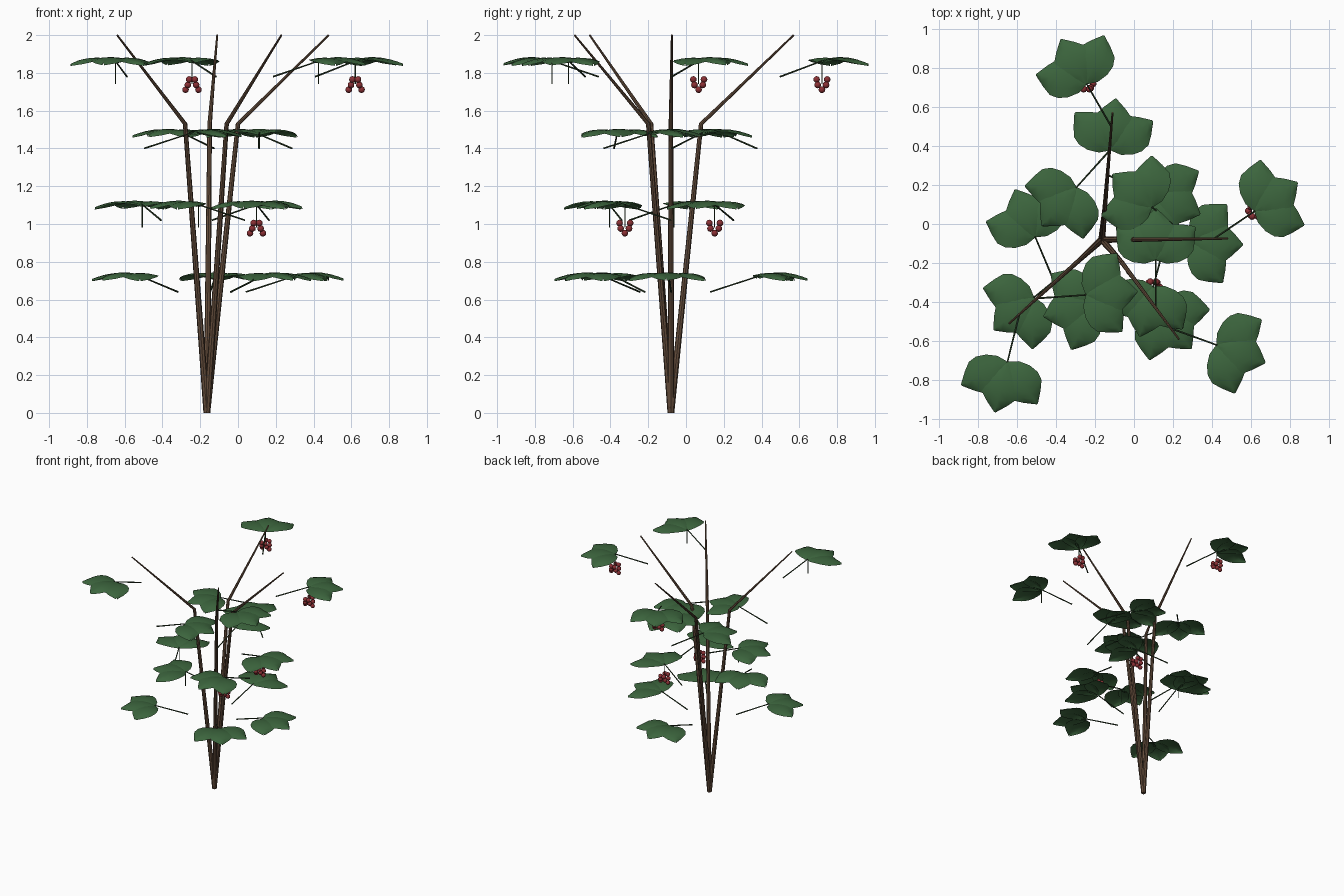
import bpy, bmesh
from math import radians, sin, cos, pi
from mathutils import Vector, Matrix

cube = bpy.data.objects.get("Cube")
if cube:
    bpy.data.objects.remove(cube, do_unlink=True)


def material(name, color):
    m = bpy.data.materials.new(name)
    m.use_nodes = True
    m.diffuse_color = (*color, 1)
    m.node_tree.nodes["Principled BSDF"].inputs["Base Color"].default_value = (*color, 1)
    return m


BARK = material("bark brown", (0.13, 0.075, 0.045))
LEAF = material("leaf green", (0.045, 0.13, 0.047))
STALK = material("stalk green", (0.03, 0.06, 0.025))
BERRY = material("berry red", (0.26, 0.03, 0.035))


def smooth(obj, angle):
    bpy.ops.object.select_all(action="DESELECT")
    obj.select_set(True)
    bpy.context.view_layer.objects.active = obj
    bpy.ops.object.shade_smooth_by_angle(angle=radians(angle))


def finish(bm, name, mat, angle=40):
    mesh = bpy.data.meshes.new(name)
    bm.to_mesh(mesh)
    bm.free()
    mesh.materials.append(mat)
    obj = bpy.data.objects.new(name, mesh)
    bpy.context.collection.objects.link(obj)
    smooth(obj, angle)
    return obj


def tube(bm, points, radii, sides):
    """Sweep a polygon along a path, with closed ends."""
    rings = []
    for i, p in enumerate(points):
        along = points[min(i + 1, len(points) - 1)] - points[max(i - 1, 0)]
        turn = along.to_track_quat("Z", "Y")
        rings.append([bm.verts.new(p + turn @ Vector((cos(2 * pi * k / sides),
                      sin(2 * pi * k / sides), 0)) * radii[i]) for k in range(sides)])
    for a, b in zip(rings, rings[1:]):
        for k in range(sides):
            n = (k + 1) % sides
            bm.faces.new((a[k], a[n], b[n], b[k]))
    bm.faces.new(rings[0][::-1])
    bm.faces.new(rings[-1])


# Leaflet outline: (distance along, half width, height)
OUTLINE = ((0, 0.008, 0), (0.05, 0.053, 0.012), (0.1, 0.085, 0.018), (0.15, 0.098, 0.016),
           (0.195, 0.09, 0.008), (0.235, 0.055, -0.004), (0.262, 0.004, -0.014))


def leaflet(bm, matrix):
    rows = []
    for along, half, height in OUTLINE:
        rows.append([bm.verts.new(matrix @ Vector((along - 0.02 * s * s * (half > 0.05),
                     s * half, height - 0.012 * s * s))) for s in (-1, -0.5, 0, 0.5, 1)])
    for a, b in zip(rows, rows[1:]):
        for k in range(4):
            bm.faces.new((a[k], b[k], b[k + 1], a[k + 1]))


def berry_cluster(name, center):
    bm = bmesh.new()
    spots = [(x, 0, -0.03) for x in (-0.034, 0.034)]
    spots += [(x, y, -0.005) for x in (-0.022, 0.022) for y in (-0.022, 0.022)]
    spots += [(x, y, 0.024) for x in (-0.015, 0.015) for y in (-0.028, 0.028)]
    for s in spots:
        bmesh.ops.create_icosphere(bm, subdivisions=2, radius=0.018,
                                   matrix=Matrix.Translation(center + Vector(s)))
    finish(bm, name, BERRY, 60)


# Each stem: bend point, tip, leaf headings from the lowest tier up, fruiting or not
BASE = Vector((-0.165, -0.08, 0))
STEMS = {
    "left_front": ((-0.06, -0.2), (0.23, -0.59), (310, 195, 90, 340), False),
    "left": ((0.0, -0.08), (0.48, -0.075), (357, 255, 140, 34), True),
    "back": ((-0.15, 0.08), (-0.11, 0.57), (84, 337, 228, 120), True),
    "right_front": ((-0.28, -0.185), (-0.64, -0.51), (219, 113, 4, 256), False),
}
TIERS = (0.32, 0.51, 0.70, 0.89)

for side, (bend, tip, headings, fruiting) in STEMS.items():
    # Woody stem
    bend, tip = Vector((*bend, 1.53)), Vector((*tip, 2))
    bm = bmesh.new()
    tube(bm, [BASE, bend, tip], (0.018, 0.012, 0.005), 8)
    finish(bm, side + "_stem", BARK)

    for tier, (t, heading) in enumerate(zip(TIERS, headings), 1):
        label = f"{side}_tier_{tier}"
        start = BASE.lerp(tip, t)
        turn = Matrix.Rotation(radians(heading), 4, "Z")
        node = start + turn @ Vector((0.255, 0, 0.083))

        # Leaf stalk, with a hanging fruit stalk on every second tier
        bm = bmesh.new()
        tube(bm, [start, node], (0.005, 0.004), 6)
        hang = node - Vector((0, 0, 0.122))
        if tier % 2 == 0:
            tube(bm, [node, hang], (0.003, 0.003), 6)
        finish(bm, label + "_stalk", STALK)

        # Three overlapping leaflets
        bm = bmesh.new()
        for i, spread in enumerate((-50, 0, 50)):
            lift = Matrix.Translation(node + Vector((0, 0, 0.003 * (i % 2))))
            leaflet(bm, lift @ turn @ Matrix.Rotation(radians(spread), 4, "Z"))
        finish(bm, label + "_leaf", LEAF)

        # Berries
        if fruiting and tier % 2 == 0:
            berry_cluster(label + "_berries", hang)
